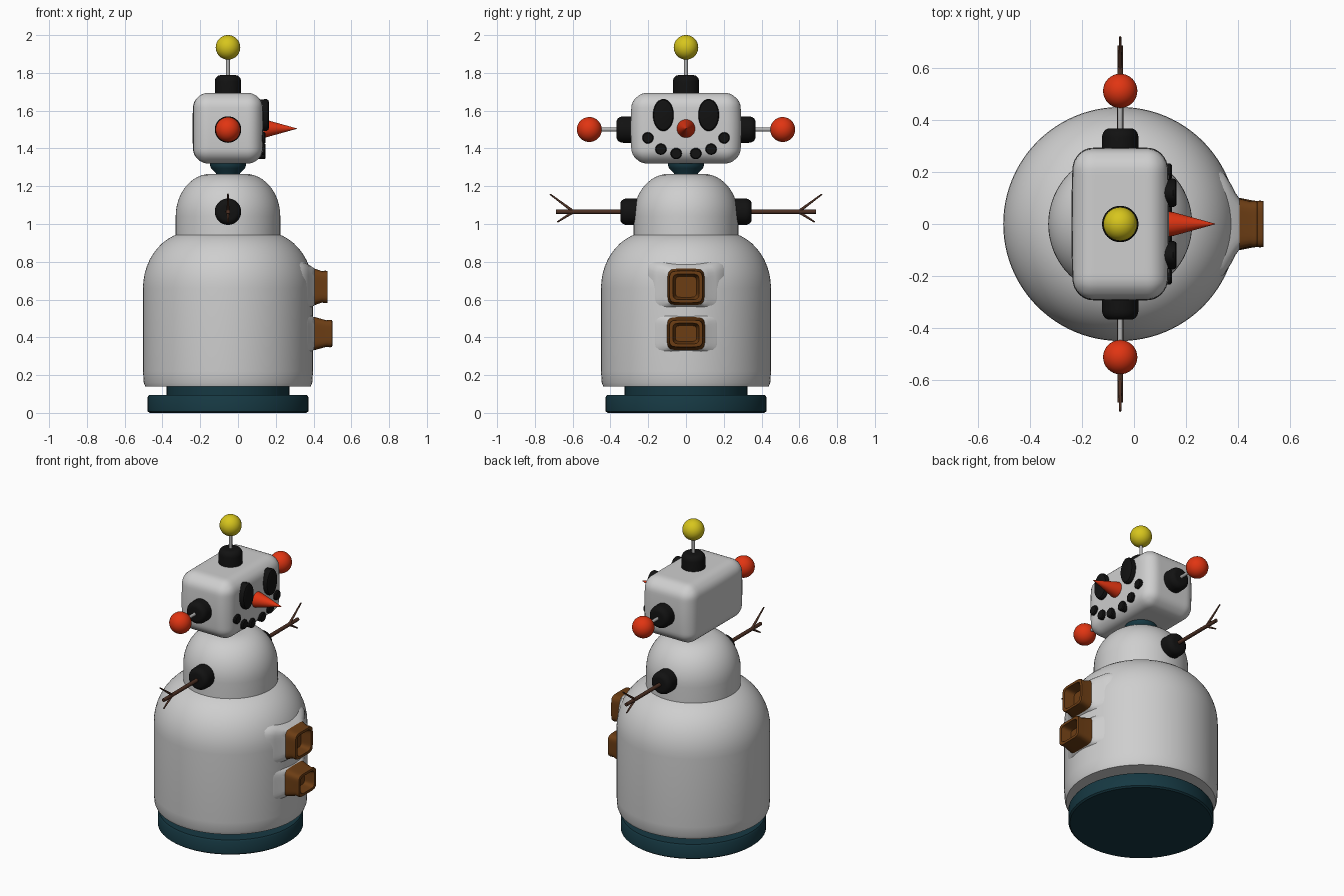
import bpy, bmesh
from math import sin, cos, pi, radians
from mathutils import Vector, Matrix

if "Cube" in bpy.data.objects:
    bpy.data.objects.remove(bpy.data.objects["Cube"])

CX = -0.053  # the main vertical axis


def material(name, rgb):
    m = bpy.data.materials.new(name)
    m.diffuse_color = (*rgb, 1)
    m.use_nodes = True
    m.node_tree.nodes["Principled BSDF"].inputs["Base Color"].default_value = m.diffuse_color
    return m


WHITE = material("snow white", (0.62, 0.62, 0.62))
TEAL = material("dark teal", (0.008, 0.04, 0.055))
BLACK = material("coal black", (0.006, 0.006, 0.006))
RED = material("orange red", (0.75, 0.035, 0.006))
YELLOW = material("yellow", (0.68, 0.56, 0.012))
BROWN = material("button brown", (0.15, 0.047, 0.007))
TWIG = material("twig brown", (0.075, 0.03, 0.017))
METAL = material("rod grey", (0.45, 0.45, 0.45))


def finish(name, bm, mat, angle=35):
    bmesh.ops.recalc_face_normals(bm, faces=bm.faces)
    me = bpy.data.meshes.new(name)
    bm.to_mesh(me)
    bm.free()
    me.materials.append(mat)
    me.shade_smooth()
    me.set_sharp_from_angle(angle=radians(angle))
    ob = bpy.data.objects.new(name, me)
    bpy.context.collection.objects.link(ob)
    return ob


def skin(bm, rings):
    """Join rings of vertices and cap both ends."""
    n = len(rings[0])
    for a, b in zip(rings, rings[1:]):
        for i in range(n):
            j = (i + 1) % n
            bm.faces.new((a[i], a[j], b[j], b[i]))
    bm.faces.new(rings[0])
    bm.faces.new(rings[-1])


def lathe(name, mat, profile, loc=(CX, 0, 0), axis=(0, 0, 1), n=48, scale=(1, 1)):
    """Turn (radius, height) points around an axis starting at loc."""
    bm = bmesh.new()
    rings = [[bm.verts.new((r * scale[0] * cos(2 * pi * i / n),
                            r * scale[1] * sin(2 * pi * i / n), h))
              for i in range(n)] for r, h in profile]
    skin(bm, rings)
    turn = Vector(axis).to_track_quat('Z', 'Y').to_matrix().to_4x4()
    bm.transform(Matrix.Translation(loc) @ turn)
    return finish(name, bm, mat)


def rod(name, mat, a, b, r0, r1):
    a, b = Vector(a), Vector(b)
    return lathe(name, mat, [(r0, 0), (r1, (b - a).length)], a, b - a, 12)


def ball(name, mat, loc, r):
    bm = bmesh.new()
    bmesh.ops.create_uvsphere(bm, u_segments=32, v_segments=20, radius=r,
                              matrix=Matrix.Translation(loc))
    return finish(name, bm, mat)


def dome(r, r_top, z0, z1, steps=12):
    """Quarter-ellipse profile from radius r at z0 to r_top at z1."""
    return [(r_top + (r - r_top) * cos(t), z0 + (z1 - z0) * sin(t))
            for t in (pi / 2 * k / steps for k in range(steps + 1))]


def square_loft(name, mat, rings, zc, n=48):
    """Rounded-square sections along x: (x, half width, half height)."""
    bm = bmesh.new()
    loops = []
    for x, hy, hz in rings:
        loop = []
        for i in range(n):
            c, s = cos(2 * pi * (i + .5) / n), sin(2 * pi * (i + .5) / n)
            k = (abs(c) ** 6 + abs(s) ** 6) ** (-1 / 6)
            loop.append(bm.verts.new((x, hy * k * c, zc + hz * k * s)))
        loops.append(loop)
    skin(bm, loops)
    return finish(name, bm, mat)


# Base and body
lathe("base", TEAL, [(0.415, 0), (0.425, 0.008), (0.425, 0.085), (0.418, 0.095),
                     (0.325, 0.095), (0.325, 0.15)], n=64)
lathe("lower_body", WHITE, [(0.438, 0.14), (0.446, 0.16), (0.45, 0.22)]
      + dome(0.45, 0.19, 0.66, 0.96), n=96)
lathe("upper_body", WHITE, [(0.277, 0.9)] + dome(0.277, 0.09, 1.04, 1.266), n=64)
lathe("neck", TEAL, [(0.06, 1.25), (0.065, 1.27), (0.09, 1.295), (0.095, 1.31), (0.095, 1.33)])

# Buttons: hollow rounded squares on flared white mounts
for label, zc, h, dx in (("top", 0.667, 0.1, 0), ("bottom", 0.42, 0.087, 0.024)):
    square_loft(label + "_button_mount", WHITE,
                [(0.3, 0.22, h + 0.05), (0.343, 0.2, h + 0.035), (0.372, 0.155, h + 0.018),
                 (0.39, 0.12, h + 0.008), (0.408, 0.095, h - 0.005)], zc)
    square_loft(label + "_button", BROWN,
                [(0.36, 0.1, h), (0.396 + dx / 2, 0.1, h), (0.445 + dx, 0.088, h - 0.017),
                 (0.462 + dx, 0.09, h - 0.014), (0.473 + dx, 0.088, h - 0.016),
                 (0.475 + dx, 0.082, h - 0.021), (0.473 + dx, 0.07, h - 0.032),
                 (0.412 + dx, 0.056, h - 0.045)], zc)

# Head: rounded box with slightly bulging sides
bm = bmesh.new()
bmesh.ops.create_cube(bm, size=2)
bmesh.ops.subdivide_edges(bm, edges=bm.edges[:], cuts=23, use_grid_fill=True)
half, r = Vector((0.18, 0.282, 0.187)), 0.075
for v in bm.verts:
    u = v.co.copy()
    p = Vector(u[k] * half[k] for k in range(3))
    core = Vector(max(-half[k] + r, min(half[k] - r, p[k])) for k in range(3))
    if (p - core).length > 1e-6:
        p = core + (p - core).normalized() * r
    p.x *= 1 + 0.045 * (1 - u.y ** 2) * (1 - u.z ** 2)
    p.y *= 1 + 0.04 * (1 - u.z ** 2)
    v.co = p + Vector((CX, 0, 1.507))
finish("head", bm, WHITE, 60)

# Face
for side, s in (("left", 1), ("right", -1)):
    lathe(side + "_eye", BLACK, [(0.95, 0), (1, 0.035), (0.93, 0.045), (0.8, 0.049)],
          (0.115, s * 0.12, 1.577), (1, 0, 0), 32, (0.055, 0.085))
    for k, (y, z) in enumerate(((0.052, 1.373), (0.133, 1.396), (0.202, 1.456))):
        lathe(f"{side}_mouth_dot_{k + 1}", BLACK, [(0.03, 0), (0.03, 0.04), (0.025, 0.046)],
              (0.1, s * y, z), (1, 0, 0), 20)
lathe("nose", RED, [(0.04, 0), (0.048, 0.015), (0.046, 0.03), (0.001, 0.192)],
      (0.12, 0, 1.505), (1, 0, 0), 32)

# Antenna
collar = [(0.07, 0)] + dome(0.07, 0.04, 0.065, 0.1, 6)
lathe("antenna_collar", BLACK, collar, (CX, 0, 1.688))
rod("antenna_rod", METAL, (CX, 0, 1.77), (CX, 0, 1.89), 0.01, 0.01)
ball("antenna_ball", YELLOW, (CX, 0, 1.935), 0.065)

# Ears and twig arms
for side, s in (("left", 1), ("right", -1)):
    lathe(side + "_ear_collar", BLACK, collar, (CX, s * 0.268, 1.5), (0, s, 0))
    rod(side + "_ear_rod", METAL, (CX, s * 0.35, 1.5), (CX, s * 0.47, 1.5), 0.01, 0.01)
    ball(side + "_ear_ball", RED, (CX, s * 0.512, 1.5), 0.066)
    lathe(side + "_arm_collar", BLACK, collar, (CX, s * 0.248, 1.065), (0, s, 0))
    rod(side + "_arm", TWIG, (CX, s * 0.33, 1.065), (CX, s * 0.687, 1.065), 0.012, 0.011)
    rod(side + "_upper_twig", TWIG, (CX, s * 0.595, 1.065), (CX, s * 0.72, 1.158), 0.008, 0.004)
    rod(side + "_lower_twig", TWIG, (CX, s * 0.595, 1.065), (CX, s * 0.682, 1.01), 0.008, 0.004)
